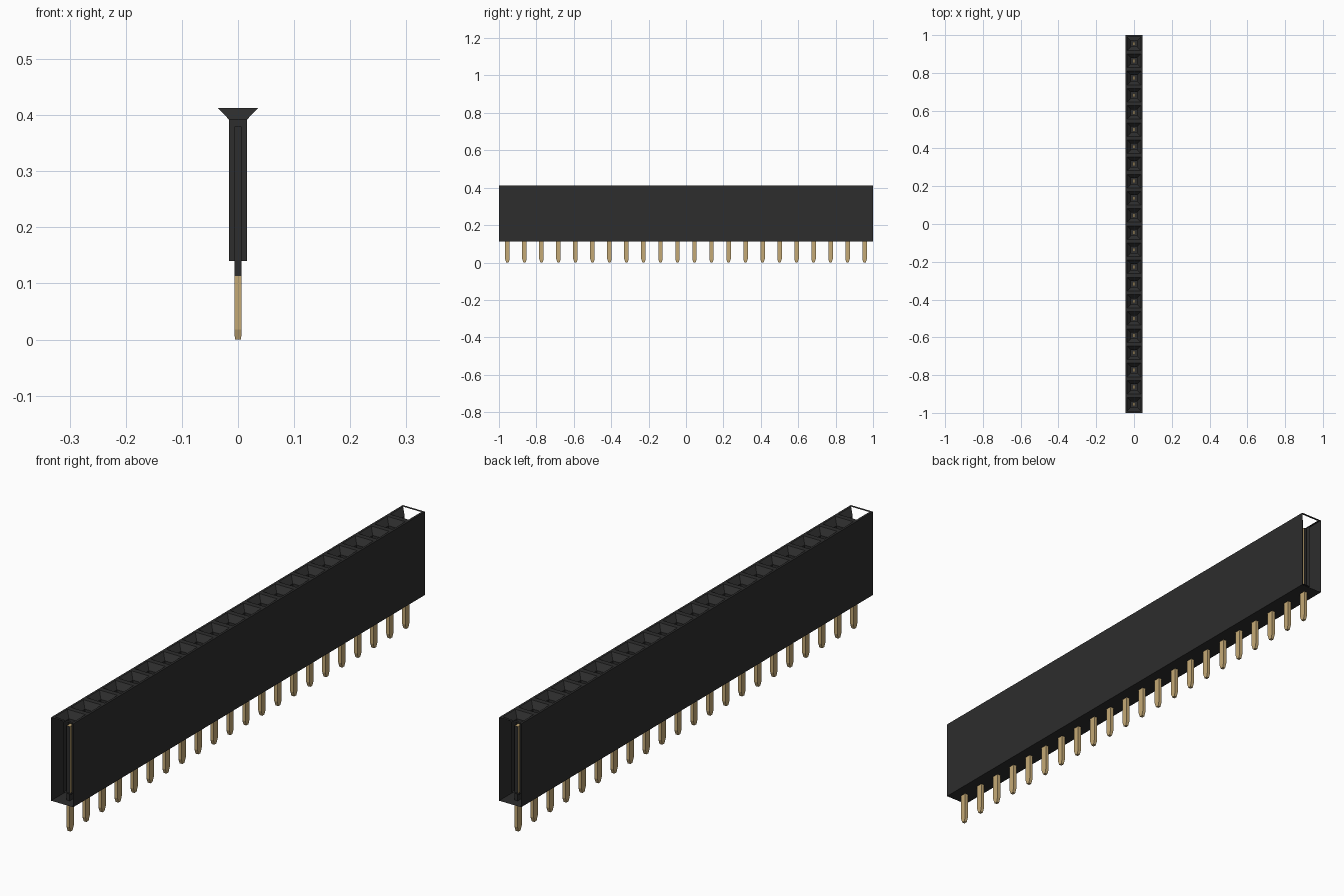
import bpy, bmesh

cube = bpy.data.objects.get("Cube")
if cube:
    bpy.data.objects.remove(cube, do_unlink=True)

COUNT = 22
PITCH = 2 / COUNT
HALF_X = 0.044
Z_BOTTOM, Z_SEAT, Z_THROAT, Z_TOP = 0.113, 0.14, 0.392, 0.413
MOUTH, BORE = 0.036, 0.016      # half widths of socket mouth and bore
PIN_X, PIN_Y = 0.0065, 0.012    # half sizes of a pin


def material(name, rgb, roughness):
    m = bpy.data.materials.new(name)
    m.use_nodes = True
    m.diffuse_color = (*rgb, 1)
    bsdf = m.node_tree.nodes["Principled BSDF"]
    bsdf.inputs["Base Color"].default_value = (*rgb, 1)
    bsdf.inputs["Roughness"].default_value = roughness
    return m


black = material("black_plastic", (0.026, 0.026, 0.026), 0.6)
gold = material("gold_metal", (0.56, 0.40, 0.18), 0.5)


def finish(name, bm, mats):
    mesh = bpy.data.meshes.new(name)
    bm.to_mesh(mesh)
    bm.free()
    for m in mats:
        mesh.materials.append(m)
    obj = bpy.data.objects.new(name, mesh)
    bpy.context.collection.objects.link(obj)
    return obj


def ring(bm, y, z, hx, hy):
    """Rectangle of vertices, counter-clockwise from above, starting front left."""
    return [bm.verts.new((sx * hx, y + sy * hy, z))
            for sx, sy in ((-1, -1), (1, -1), (1, 1), (-1, 1))]


def bridge(bm, a, b, skip=None):
    """Join two rings; side 0 faces front, side 2 faces back."""
    for i in range(4):
        if i != skip:
            j = (i + 1) % 4
            bm.faces.new((a[i], a[j], b[j], b[i]))


def pin_y(i):
    return -1 + PITCH * (i + 0.5)


# Housing shell: two long thin walls and a floor, open at both ends
bm = bmesh.new()
low = ring(bm, 0, Z_BOTTOM, HALF_X, 1)
high = ring(bm, 0, Z_TOP, HALF_X, 1)
for i in (1, 3):
    j = (i + 1) % 4
    bm.faces.new((low[i], low[j], high[j], high[i]))
bm.faces.new(low[::-1])
finish("housing_shell", bm, [black])

# Sockets: top frame, sloped mouth, square bore and its seat
bm = bmesh.new()
for i in range(COUNT):
    y = pin_y(i)
    skip = {0: 0, COUNT - 1: 2}.get(i)     # end cells are open outward
    frame = ring(bm, y, Z_TOP, HALF_X, PITCH / 2)
    mouth = ring(bm, y, Z_TOP, MOUTH, MOUTH)
    throat = ring(bm, y, Z_THROAT, BORE, BORE)
    seat = ring(bm, y, Z_SEAT, BORE, BORE)
    bridge(bm, frame, mouth)
    bridge(bm, mouth, throat, skip)
    bridge(bm, throat, seat, skip)
    bm.faces.new(seat)
bmesh.ops.remove_doubles(bm, verts=bm.verts, dist=0.0001)
finish("sockets", bm, [black])

# Pins: flat blades with a tapered foot, each running up inside its bore
bm = bmesh.new()
profile = [(0.0, 0.0055, 0.006), (0.018, PIN_X, PIN_Y), (Z_BOTTOM, PIN_X, PIN_Y),
           (Z_SEAT, PIN_X, PIN_Y), (Z_SEAT, PIN_X, 0.010), (0.38, PIN_X, 0.010)]
for i in range(COUNT):
    rings = [ring(bm, pin_y(i), z, hx, hy) for z, hx, hy in profile]
    bm.faces.new(rings[0][::-1])
    bm.faces.new(rings[-1])
    for a, b in zip(rings, rings[1:]):
        bridge(bm, a, b)
bm.normal_update()
# Plastic collar around each pin and dark front and back inside the bore
for f in bm.faces:
    z = f.calc_center_median().z
    collar = Z_BOTTOM < z < Z_SEAT + 0.001
    hidden_face = z > Z_SEAT and abs(f.normal.y) > 0.5
    f.material_index = 1 if collar or hidden_face else 0
finish("pins", bm, [gold, black])
